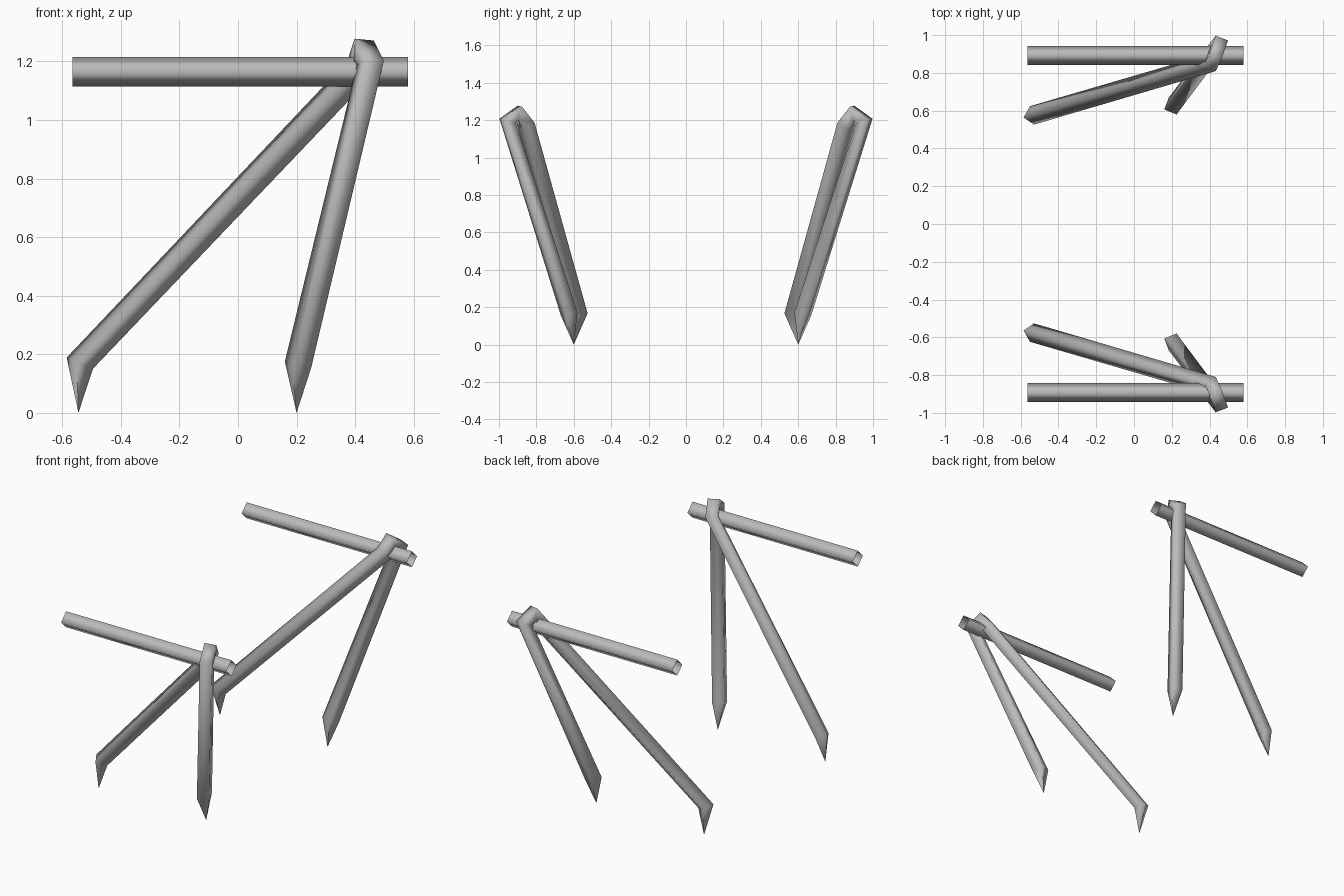
import bpy

cube = bpy.data.objects.get("Cube")
if cube:
    bpy.data.objects.remove(cube, do_unlink=True)

GREY = (0.5, 0.5, 0.5)
material = bpy.data.materials.new("plain grey")
material.use_nodes = True
material.diffuse_color = (*GREY, 1)
material.node_tree.nodes["Principled BSDF"].inputs["Base Color"].default_value = (*GREY, 1)


def tube(name, points, side, pointed=False):
    """Four-sided open tube along a path, mirrored in y by side."""
    curve = bpy.data.curves.new(name + "_path", "CURVE")
    curve.dimensions = "3D"
    curve.fill_mode = "FULL"
    curve.bevel_depth = 0.05
    curve.bevel_resolution = 0
    spline = curve.splines.new("POLY")
    spline.points.add(len(points) - 1)
    for point, (x, y, z) in zip(spline.points, points):
        point.co = (x, side * y, z, 1)
    if pointed:
        spline.points[0].radius = spline.points[-1].radius = 0
    spline.use_smooth = True
    curve.materials.append(material)

    # Turn the path into a mesh object
    helper = bpy.data.objects.new(name + "_helper", curve)
    bpy.context.collection.objects.link(helper)
    bpy.context.view_layer.update()
    graph = bpy.context.evaluated_depsgraph_get()
    mesh = bpy.data.meshes.new_from_object(helper.evaluated_get(graph))
    bpy.data.objects.remove(helper, do_unlink=True)
    bpy.data.curves.remove(curve)
    mesh.name = name
    obj = bpy.data.objects.new(name, mesh)
    bpy.context.collection.objects.link(obj)
    mesh.shade_smooth()
    return obj


# Bent leg pair: pointed foot, up, over the rail, down to the other foot
LEG_PATH = [
    (-0.545, 0.60, 0.0),
    (-0.54, 0.575, 0.17),
    (0.415, 0.855, 1.175),
    (0.43, 0.895, 1.24),
    (0.452, 0.953, 1.195),
    (0.205, 0.625, 0.165),
    (0.20, 0.60, 0.0),
]
RAIL_PATH = [(-0.565, 0.893, 1.165), (0.58, 0.893, 1.165)]

for label, side in (("front", -1), ("back", 1)):
    tube(label + "_rail", RAIL_PATH, side)
    tube(label + "_leg_pair", LEG_PATH, side, pointed=True)
